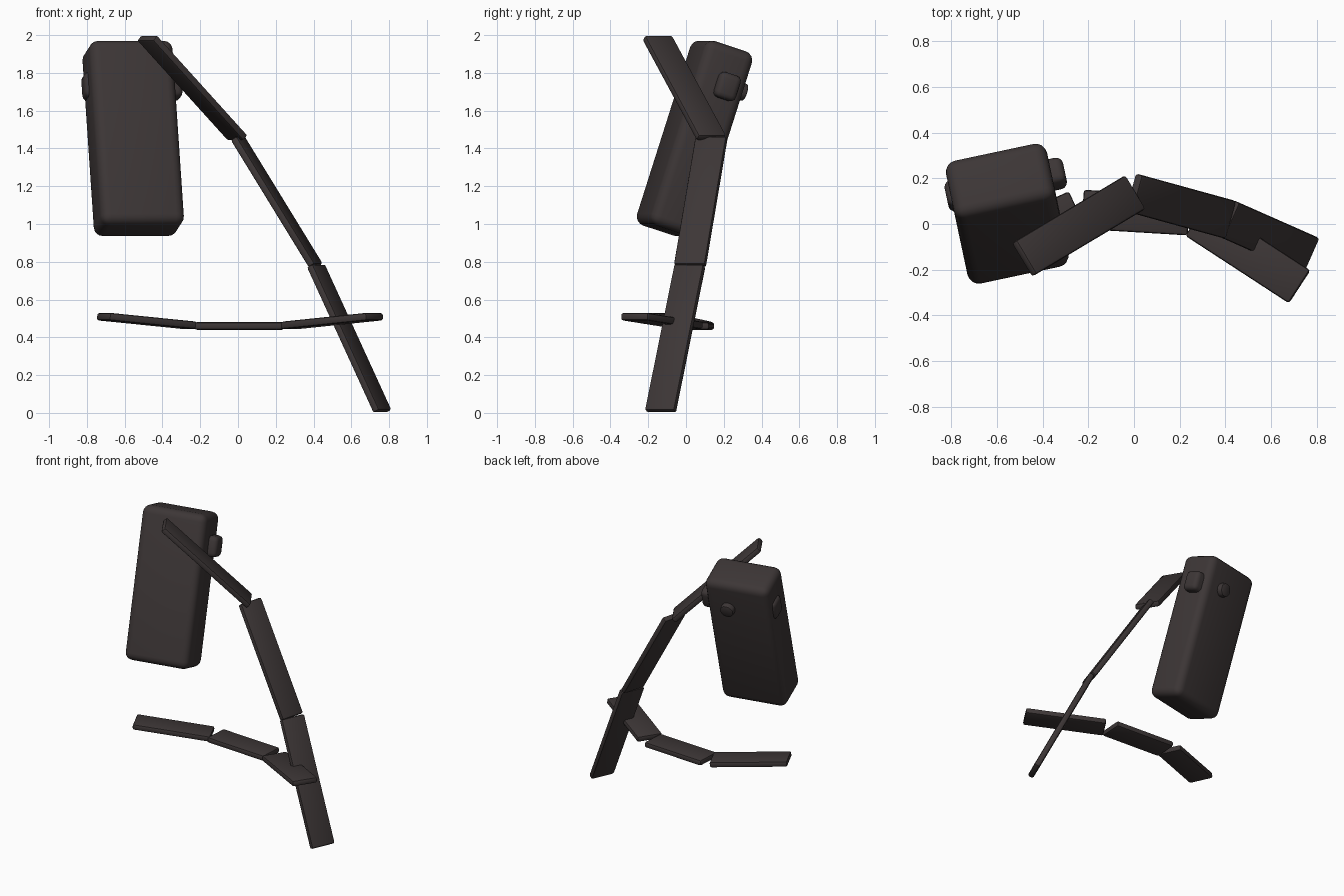
import bpy, math
from mathutils import Vector, Matrix

if "Cube" in bpy.data.objects:
    bpy.data.objects.remove(bpy.data.objects["Cube"])

mat = bpy.data.materials.new("dark_charcoal")
mat.diffuse_color = (0.046, 0.037, 0.037, 1)
mat.use_nodes = True
mat.node_tree.nodes["Principled BSDF"].inputs["Base Color"].default_value = mat.diffuse_color


def finish(ob, name, bevel, segments):
    ob.name = name
    ob.data.materials.append(mat)
    mod = ob.modifiers.new("rounding", 'BEVEL')
    mod.width = bevel
    mod.segments = segments
    mod.limit_method = 'ANGLE'
    mod.angle_limit = math.radians(40)
    bpy.ops.object.modifier_apply(modifier=mod.name)
    bpy.ops.object.shade_smooth_by_angle(angle=math.radians(40))
    return ob


def box(name, size, matrix, bevel, segments=3):
    bpy.ops.mesh.primitive_cube_add(size=1)
    ob = bpy.context.object
    ob.data.transform(Matrix.Diagonal((*size, 1)))
    finish(ob, name, bevel, segments)
    ob.matrix_world = matrix
    return ob


def strip(name, start, end, width=0.172, thick=0.04):
    """Flat bar between two points, its width kept horizontal."""
    a, b = Vector(start), Vector(end)
    along = (b - a).normalized()
    side = Vector((0, 0, 1)).cross(along).normalized()
    up = along.cross(side)
    rot = Matrix((along, side, up)).transposed().to_4x4()
    return box(name, ((b - a).length, width, thick),
               Matrix.Translation((a + b) / 2) @ rot, 0.012, 2)


# Tilted main case
case = (Matrix.Translation((-0.555, 0.045, 1.453))
        @ Matrix.Rotation(math.radians(12), 4, 'Z')
        @ Matrix.Rotation(math.radians(-18), 4, 'X'))
box("main_case", (0.452, 0.272, 1.026), case, 0.05, 4)

# Side lug that passes through the case, longer on the right
box("side_lug", (0.53, 0.12, 0.14),
    case @ Matrix.Translation((0.02, 0.035, 0.30)), 0.03, 3)

# Eight-sided button on the back
bpy.ops.mesh.primitive_cylinder_add(vertices=8, radius=0.05, depth=0.08)
button = finish(bpy.context.object, "back_button", 0.012, 2)
button.matrix_world = (case @ Matrix.Translation((0.07, 0.135, 0.31))
                       @ Matrix.Rotation(math.radians(90), 4, 'X')
                       @ Matrix.Rotation(math.radians(22.5), 4, 'Z'))

# Long strap of three bars, floor to top
long_path = [(0.765, -0.135, 0.008), (0.412, 0.021, 0.78),
             (-0.002, 0.135, 1.455), (-0.482, -0.152, 1.986)]
for i in range(3):
    strip(f"long_strap_{i + 1}", long_path[i], long_path[i + 1])

# Short curved strap of three bars, low down
short_path = [((-0.714, -0.15, 0.51), (-0.25, 0.065, 0.463)),
              ((-0.225, 0.064, 0.46), (0.24, 0.036, 0.46)),
              ((0.272, 0.02, 0.463), (0.725, -0.275, 0.51))]
for i, (a, b) in enumerate(short_path):
    strip(f"short_strap_{i + 1}", a, b)
